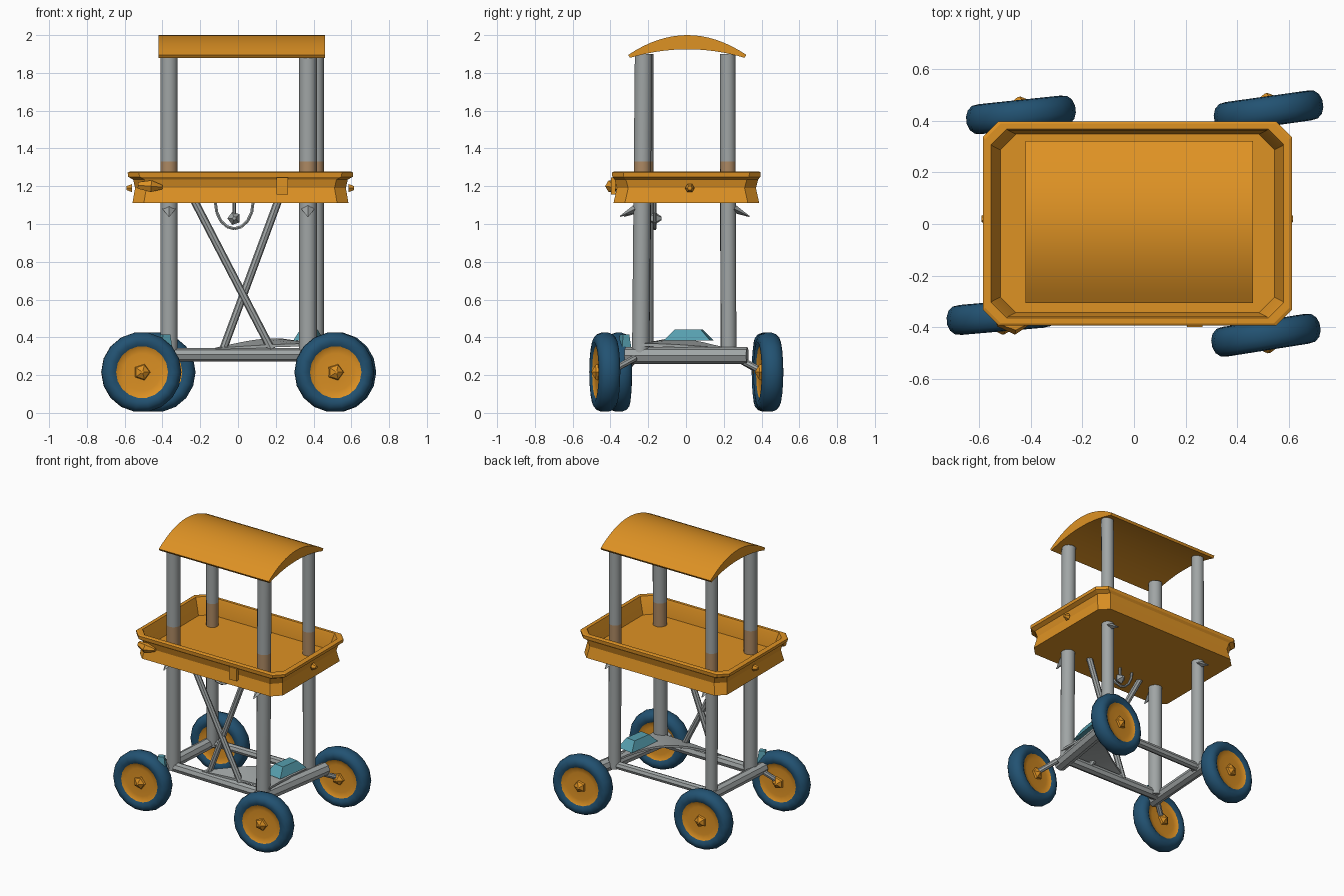
import bpy, bmesh, math
from mathutils import Vector, Matrix

if "Cube" in bpy.data.objects:
    bpy.data.objects.remove(bpy.data.objects["Cube"])


def mat(name, r, g, b):
    m = bpy.data.materials.new(name)
    lin = [((c / 255 + 0.055) / 1.055) ** 2.4 for c in (r, g, b)]
    m.diffuse_color = (*lin, 1)
    m.use_nodes = True
    m.node_tree.nodes["Principled BSDF"].inputs["Base Color"].default_value = m.diffuse_color
    return m


ORANGE = mat("orange", 222, 146, 36)
GREY = mat("grey metal", 160, 165, 165)
NAVY = mat("dark blue rubber", 34, 82, 114)
TEAL = mat("teal", 86, 158, 174)
TAN = mat("tan", 172, 136, 98)


def finish(name, bm, mats, angle=35):
    bmesh.ops.recalc_face_normals(bm, faces=bm.faces)
    me = bpy.data.meshes.new(name)
    bm.to_mesh(me)
    bm.free()
    for m in mats:
        me.materials.append(m)
    for p in me.polygons:
        p.use_smooth = True
    me.set_sharp_from_angle(angle=math.radians(angle))
    ob = bpy.data.objects.new(name, me)
    bpy.context.collection.objects.link(ob)
    return ob


def loft(bm, rings, caps=True, index=lambda i: 0):
    """Skin a list of closed rings with equal point counts."""
    vs = [[bm.verts.new(p) for p in r] for r in rings]
    n = len(vs[0])
    for i in range(len(vs) - 1):
        for k in range(n):
            f = bm.faces.new((vs[i][k], vs[i][(k + 1) % n], vs[i + 1][(k + 1) % n], vs[i + 1][k]))
            f.material_index = index(i)
    if caps:
        bm.faces.new(vs[0]).material_index = index(0)
        bm.faces.new(vs[-1]).material_index = index(len(vs) - 2)


def tube(name, pts, r, mats, n=12, index=lambda i: 0, flat=1.0):
    """Round bar along pts; r is one radius or one per point."""
    pts = [Vector(p) for p in pts]
    rs = r if isinstance(r, list) else [r] * len(pts)
    q = (pts[-1] - pts[0]).to_track_quat('Z', 'Y')
    rings = []
    for p, rad in zip(pts, rs):
        rings.append([p + q @ Vector((rad * math.cos(2 * math.pi * k / n),
                                      flat * rad * math.sin(2 * math.pi * k / n), 0)) for k in range(n)])
    bm = bmesh.new()
    loft(bm, rings, index=index)
    return finish(name, bm, mats)


def box(name, c, s, m, taper=1.0, rot=0):
    bm = bmesh.new()
    bmesh.ops.create_cube(bm, size=1)
    for v in bm.verts:
        k = taper if v.co.z > 0 else 1
        v.co = Vector((v.co.x * s[0] * k, v.co.y * s[1] * k, v.co.z * s[2]))
    bm.transform(Matrix.Translation(c) @ Matrix.Rotation(rot, 4, 'Z'))
    return finish(name, bm, [m], 20)


# Arched canopy: crescent profile swept along x
N = 16
ts = [-1 + 2 * i / N for i in range(N + 1)]
prof = [(0.007 + 0.313 * t, 1.895 + 0.105 * (1 - t * t)) for t in ts]
prof += [(0.007 + 0.303 * t, 1.88 + 0.045 * (1 - t * t)) for t in reversed(ts)]
bm = bmesh.new()
loft(bm, [[(x, y, z) for y, z in prof] for x in (-0.42, 0.46)])
finish("canopy", bm, [ORANGE])

# Tray: chamfered rectangle rings going up the outside and down the inside
def chamfered(hx, hy, z, c=0.06):
    q = [(hx, hy - c), (hx - c, hy), (-hx + c, hy), (-hx, hy - c),
         (-hx, -hy + c), (-hx + c, -hy), (hx - c, -hy), (hx, -hy + c)]
    return [(x + 0.013, y + 0.002, z) for x, y in q]

bm = bmesh.new()
loft(bm, [chamfered(*a) for a in [
    (0.572, 0.386, 1.11), (0.558, 0.368, 1.19), (0.568, 0.38, 1.235),
    (0.595, 0.392, 1.25), (0.597, 0.394, 1.272), (0.588, 0.386, 1.277),
    (0.565, 0.366, 1.277), (0.56, 0.36, 1.262), (0.53, 0.345, 1.16)]])
finish("tray", bm, [ORANGE], 20)

# Tray latch, clasp and end knobs
box("front_clasp", (0.235, -0.385, 1.2), (0.06, 0.025, 0.09), ORANGE)
tube("front_latch", [(-0.53, -0.375, 1.205), (-0.46, -0.392, 1.2), (-0.40, -0.375, 1.195)],
     [0.02, 0.036, 0.012], [ORANGE], 6)
for x, s in ((-0.56, -1), (0.585, 1)):
    tube("end_knob", [(x, 0.02, 1.19), (x + s * 0.03, 0.02, 1.19)], [0.025, 0.012], [ORANGE], 6)

# Posts, with a tan band just above the tray floor
posts = {"front_left": (-0.365, -0.218, -0.218, 0.046), "front_right": (0.37, -0.24, -0.225, 0.047),
         "back_left": (-0.36, 0.222, 0.22, 0.041), "back_right": (0.412, 0.226, 0.22, 0.042)}
for name, (x, y0, y1, r) in posts.items():
    pts = [(x, y0 + (y1 - y0) * (z - 0.29) / 1.61, z) for z in (0.29, 1.12, 1.33, 1.9)]
    tube(name + "_post", pts, r, [GREY, TAN], 14, index=lambda i: 1 if i == 1 else 0)
    # pointed fin under the tray
    s = 1 if y0 > 0 else -1
    tube(name + "_fin", [(x, y0 + s * 0.03, 1.08), (x, y0 + s * 0.11, 1.04)],
         [0.035, 0.004], [GREY], 4, flat=0.6)

# Base frame bars
bars = {"front_bar": ((-0.38, -0.225, 0.308), (0.38, -0.24, 0.308), 0.035),
        "back_bar": ((-0.38, 0.225, 0.31), (0.43, 0.228, 0.31), 0.028),
        "right_bar": ((0.365, -0.32, 0.303), (0.47, 0.325, 0.303), 0.045),
        "left_bar": ((-0.41, -0.30, 0.305), (-0.37, 0.30, 0.305), 0.04)}
for name, (a, b, r) in bars.items():
    tube(name, [a, b], r, [GREY], 8)

# Corner web plate with a concave, slightly raised inner edge
bm = bmesh.new()
rings = []
M = 10
for i in range(M + 1):
    t = i / M
    lift = 0.345 + 0.05 * math.sin(math.pi * t)
    # inner edge bows towards the front right corner
    p = Vector((0.40, 0.21, 0)) * (1 - t) ** 2 + Vector((0.24, -0.11, 0)) * 2 * t * (1 - t) + Vector((-0.12, -0.225, 0)) * t ** 2
    o = Vector((0.42, 0.2 - 0.88 * t, 0)) if t <= 0.5 else Vector((0.42 - 1.08 * (t - 0.5), -0.24, 0))
    rings.append([(p.x, p.y, lift), (o.x, o.y, 0.5 * lift + 0.17),
                  (o.x, o.y, 0.5 * lift + 0.155), (p.x, p.y, lift - 0.015)])
loft(bm, rings)
finish("corner_web", bm, [GREY])

# Teal pads on the frame
box("side_pad", (0.375, 0.015, 0.412), (0.13, 0.25, 0.06), TEAL, 0.55, -0.15)
box("corner_pad", (-0.385, -0.325, 0.36), (0.07, 0.06, 0.11), TEAL, 0.6, 0.4)

# Crossed struts
tube("brace_down_right", [(-0.235, -0.215, 1.13), (0.185, -0.225, 0.32)], 0.021, [GREY], 8)
tube("brace_down_left", [(0.215, -0.205, 1.13), (-0.085, -0.215, 0.32)], 0.021, [GREY], 8)

# Hanging hook and knob under the tray
hook = [(-0.02 + 0.1 * math.cos(a), -0.165, 1.115 + 0.14 * math.sin(a))
        for a in [math.pi + math.pi * i / 8 for i in range(9)]]
for i in range(8):
    tube("hook_wire", [hook[i], hook[i + 1]], 0.009, [GREY], 6)
tube("hook_knob", [(-0.02, -0.2, 1.03), (-0.02, -0.165, 1.03), (-0.02, -0.13, 1.03)],
     [0.01, 0.036, 0.01], [GREY], 5)
tube("hook_stem", [(-0.02, -0.165, 1.03), (-0.02, -0.165, 1.12)], 0.01, [GREY], 6)

# Wheels: lathed tyre and hub, with a pyramid cap on both sides
half = [(0.03, 0.040), (0.10, 0.036), (0.125, 0.040), (0.138, 0.046), (0.158, 0.058),
        (0.185, 0.054), (0.203, 0.038), (0.212, 0.014)]
profile = half + [(r, -w) for r, w in reversed(half)]
SEG = 18
wheels = {"front_left": (-0.512, -0.357, 5), "front_right": (0.51, -0.43, 9),
          "back_left": (-0.437, 0.422, 6), "back_right": (0.52, 0.436, 8)}
for name, (x, y, deg) in wheels.items():
    place = Matrix.Translation((x, y, 0.2155)) @ Matrix.Rotation(math.radians(deg), 4, 'Z')
    bm = bmesh.new()
    loft(bm, [[(r * math.cos(2 * math.pi * k / SEG), w, r * math.sin(2 * math.pi * k / SEG))
               for k in range(SEG)] for r, w in profile],
         index=lambda i: 1 if i < 3 or i > 11 else 0)
    bm.transform(place)
    finish(name + "_wheel", bm, [NAVY, ORANGE], 40)
    for s in (1, -1):
        bm = bmesh.new()
        loft(bm, [[(r * math.cos(2 * math.pi * k / 5), s * w, r * math.sin(2 * math.pi * k / 5))
                   for k in range(5)] for r, w in ((0.046, 0.036), (0.04, 0.052), (0.006, 0.07))])
        bm.transform(place)
        finish(name + "_hub_cap", bm, [ORANGE], 20)
    # axle stub towards the frame
    s = 1 if y > 0 else -1
    tube(name + "_axle", [(x * 0.84, s * 0.27, 0.29), (x, y - s * 0.03, 0.22)], 0.018, [GREY], 8)
